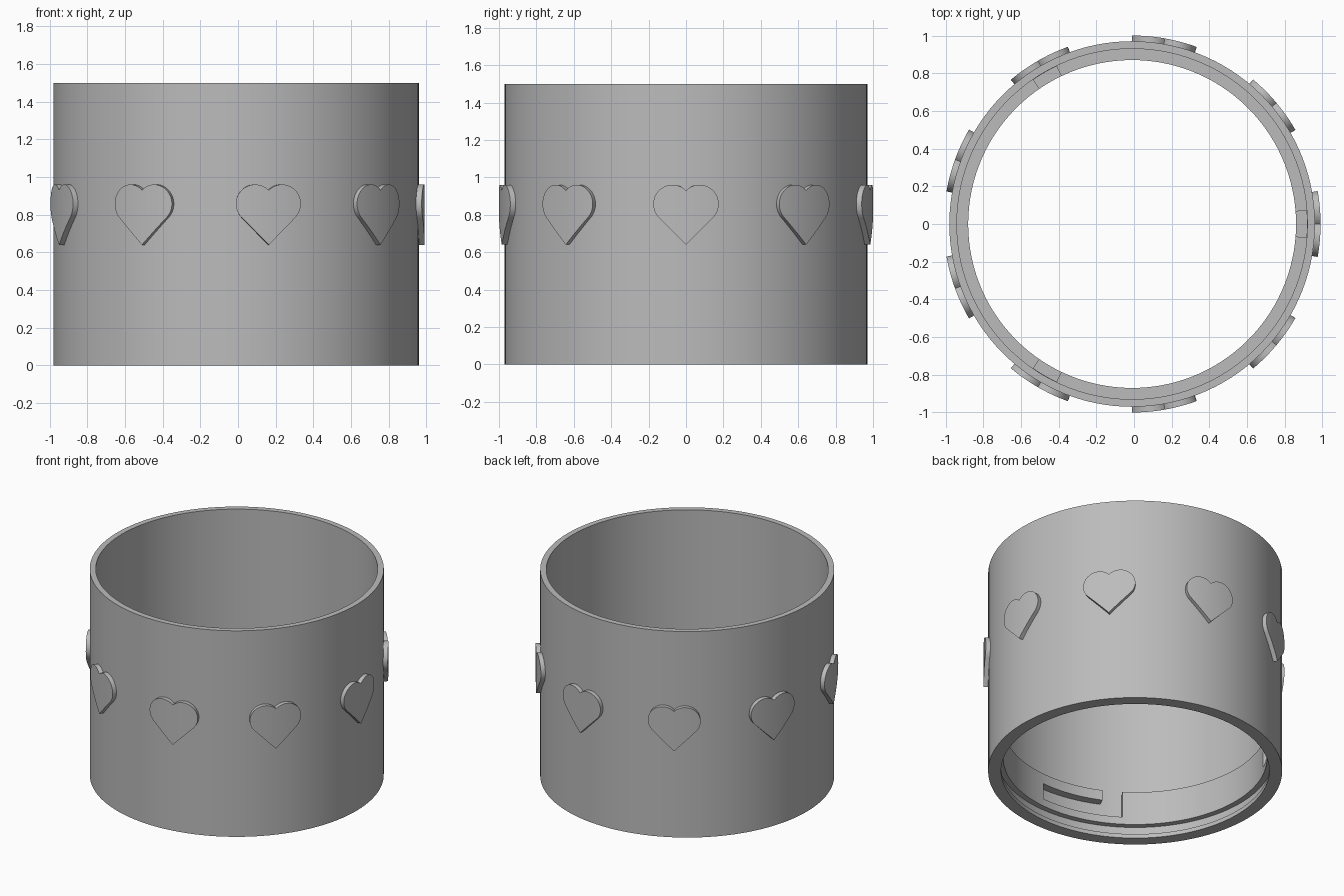
import bpy, bmesh, math

cube = bpy.data.objects.get("Cube")
if cube:
    bpy.data.objects.remove(cube, do_unlink=True)

CX = -0.01          # ring axis
SEGMENTS = 120

grey = bpy.data.materials.new("light grey")
grey.use_nodes = True
grey.diffuse_color = (0.5, 0.5, 0.5, 1)
grey.node_tree.nodes["Principled BSDF"].inputs["Base Color"].default_value = (0.5, 0.5, 0.5, 1)


def polar(r, angle, z):
    return (CX + r * math.cos(angle), r * math.sin(angle), z)


def finish(bm, name):
    bmesh.ops.recalc_face_normals(bm, faces=bm.faces)
    mesh = bpy.data.meshes.new(name)
    bm.to_mesh(mesh)
    bm.free()
    mesh.materials.append(grey)
    obj = bpy.data.objects.new(name, mesh)
    bpy.context.collection.objects.link(obj)
    return obj


def smooth(obj):
    bpy.ops.object.select_all(action='DESELECT')
    obj.select_set(True)
    bpy.context.view_layer.objects.active = obj
    bpy.ops.object.shade_smooth_by_angle(angle=math.radians(30))


def lathe(name, profile, start=0, end=360, steps=SEGMENTS):
    """Sweep a closed (radius, height) profile round the axis."""
    bm = bmesh.new()
    full = end - start == 360
    count = steps if full else steps + 1
    rings = [[bm.verts.new(polar(r, math.radians(start + (end - start) * i / steps), z))
              for r, z in profile] for i in range(count)]
    n = len(profile)
    for i in range(steps):
        a, b = rings[i], rings[(i + 1) % count]
        for j in range(n):
            k = (j + 1) % n
            bm.faces.new((a[j], b[j], b[k], a[k]))
    if not full:
        bm.faces.new(rings[0])
        bm.faces.new(rings[-1])
    return finish(bm, name)


# Sleeve: thin wall, inner ledge and a snap groove near the bottom
sleeve = lathe("sleeve", [(0.97, 0), (0.97, 1.5), (0.93, 1.5), (0.93, 0.34),
                          (0.87, 0.34), (0.87, 0.095), (0.91, 0.095),
                          (0.91, 0.03), (0.885, 0.03), (0.885, 0)])


# L-shaped locking slots: an entry open at the top and a channel beside it
def slot_cutter(name, start, end, low, high):
    obj = lathe(name, [(0.8, low), (0.928, low), (0.928, high), (0.8, high)],
                start, end, 12)
    obj.hide_render = True
    return obj


cutters = []
for turn in (0, 120, 240):
    cutters.append(slot_cutter("slot_entry", turn - 4.4, turn + 4.4, 0.15, 0.4))
    cutters.append(slot_cutter("slot_channel", turn + 3, turn + 34, 0.15, 0.265))
for cutter in cutters:
    mod = sleeve.modifiers.new("slot", 'BOOLEAN')
    mod.operation = 'DIFFERENCE'
    mod.solver = 'EXACT'
    mod.object = cutter
cut_mesh = bpy.data.meshes.new_from_object(
    sleeve.evaluated_get(bpy.context.evaluated_depsgraph_get()))
sleeve.modifiers.clear()
sleeve.data = cut_mesh
for cutter in cutters:
    bpy.data.objects.remove(cutter, do_unlink=True)
smooth(sleeve)

# Raised hearts: a square on its tip with two half circles on top
SIDE, TIP, COLUMNS = 0.205, 0.64, 48
OFF = SIDE / (2 * math.sqrt(2))
RAD = SIDE / 2


def heart_span(u):
    """Lowest and highest point of the heart at sideways distance u."""
    u = abs(u)
    arc = math.sqrt(max(RAD ** 2 - (u - OFF) ** 2, 0))
    low = u if u <= 2 * OFF else 3 * OFF - arc
    return TIP + low, TIP + 3 * OFF + arc


def heart(angle):
    bm = bmesh.new()
    columns = []
    for i in range(COLUMNS + 1):
        u = -(OFF + RAD) * math.cos(math.pi * i / COLUMNS)
        low, high = heart_span(u)
        columns.append([bm.verts.new(polar(r, angle + math.asin(u), z))
                        for r, z in ((0.96, low), (1, low), (1, high), (0.96, high))])
    for a, b in zip(columns, columns[1:]):
        for j in range(4):
            k = (j + 1) % 4
            bm.faces.new((a[j], b[j], b[k], a[k]))
    bmesh.ops.remove_doubles(bm, verts=bm.verts, dist=0.00001)
    smooth(finish(bm, "heart"))


for n in range(9):
    heart(math.radians(40 * n))
